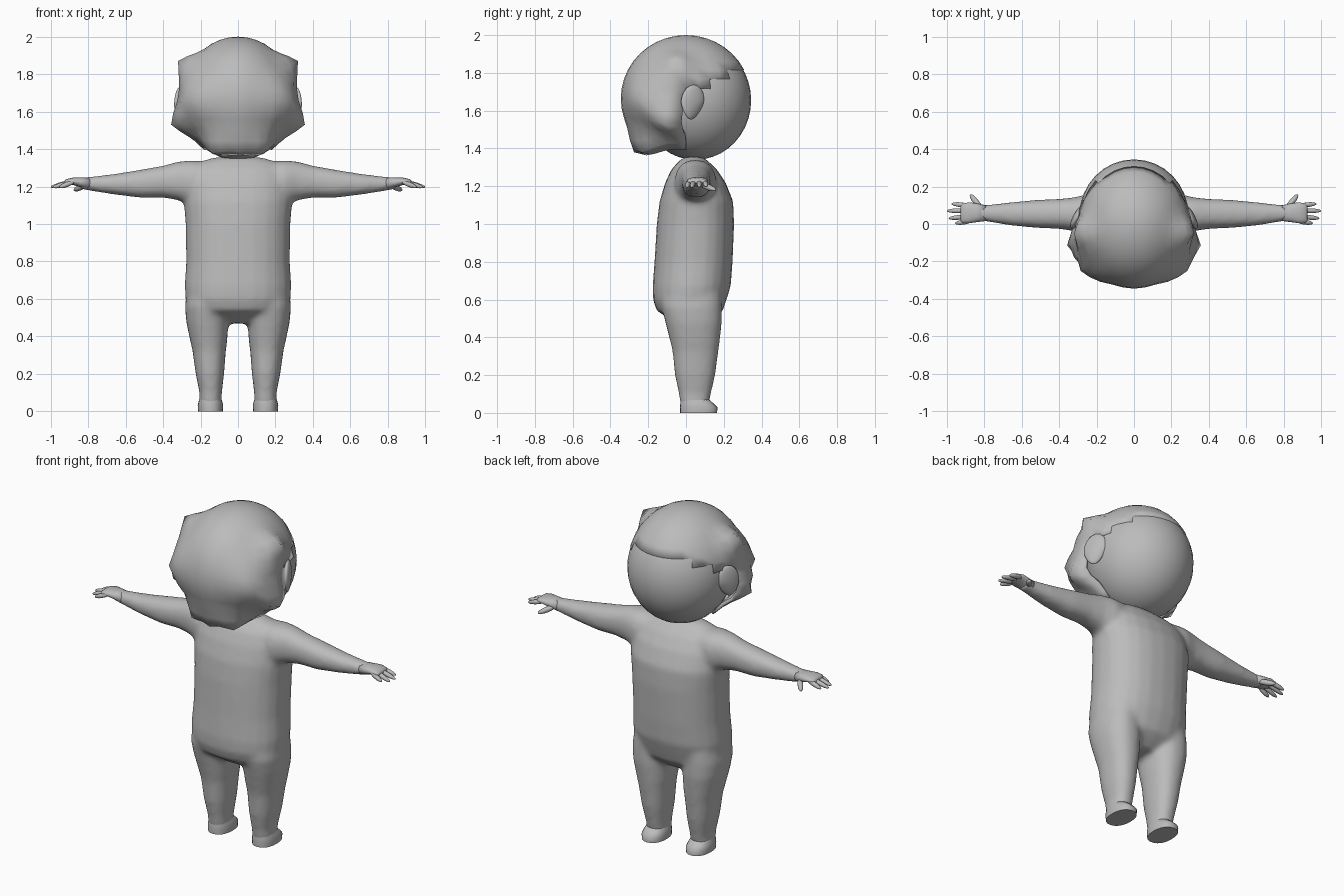
import bpy
import bmesh
import math
from mathutils import Vector, Matrix

cube = bpy.data.objects.get("Cube")
if cube:
    bpy.data.objects.remove(cube, do_unlink=True)

GREY = (0.5, 0.5, 0.5, 1)
clay = bpy.data.materials.new("plain grey")
clay.use_nodes = True
clay.diffuse_color = GREY
clay.node_tree.nodes["Principled BSDF"].inputs["Base Color"].default_value = GREY


def finish(name, bm, angle=180):
    bmesh.ops.recalc_face_normals(bm, faces=bm.faces)
    mesh = bpy.data.meshes.new(name)
    bm.to_mesh(mesh)
    bm.free()
    mesh.materials.append(clay)
    ob = bpy.data.objects.new(name, mesh)
    bpy.context.collection.objects.link(ob)
    bpy.ops.object.select_all(action="DESELECT")
    ob.select_set(True)
    bpy.context.view_layer.objects.active = ob
    bpy.ops.object.shade_smooth_by_angle(angle=math.radians(angle))
    return ob


def loft(bm, rings, along_x=False, side=1, n=24, power=0.88):
    """Skin rounded rings: (height, centre a, centre b, radius a, radius b)."""
    loops = []
    for h, ca, cb, ra, rb in rings:
        loop = []
        for i in range(n):
            t = math.tau * i / n
            c, s = math.cos(t), math.sin(t)
            a = ca + ra * math.copysign(abs(c) ** power, c)
            b = cb + rb * math.copysign(abs(s) ** power, s)
            p = (h, a, b) if along_x else (a, b, h)
            loop.append(bm.verts.new((p[0] * side, p[1], p[2])))
        loops.append(loop)
    for low, high in zip(loops, loops[1:]):
        for i in range(n):
            j = (i + 1) % n
            bm.faces.new((low[i], low[j], high[j], high[i]))
    bm.faces.new(loops[0][::-1])
    bm.faces.new(loops[-1])


def ball(bm, centre, radii, turn=None, u=24, v=16):
    m = Matrix.Translation(centre) @ (turn or Matrix()) @ Matrix.Diagonal((*radii, 1))
    return bmesh.ops.create_uvsphere(bm, u_segments=u, v_segments=v, radius=1, matrix=m)


def finger(bm, a, b, r):
    a, b = Vector(a), Vector(b)
    turn = (b - a).to_track_quat("Z", "Y").to_matrix().to_4x4()
    ball(bm, (a + b) / 2, (r, r, (b - a).length / 2), turn, 10, 8)


# Torso, legs and arms, fused into one soft skin
body = bmesh.new()
loft(body, [
    (0.47, 0, 0.03, 0.10, 0.08), (0.50, 0, 0.03, 0.20, 0.12),
    (0.54, 0, 0.02, 0.26, 0.175), (0.60, 0, 0.02, 0.28, 0.195),
    (0.67, 0, 0.03, 0.285, 0.207), (0.80, 0, 0.04, 0.277, 0.207),
    (1.00, 0, 0.05, 0.28, 0.205), (1.12, 0, 0.055, 0.29, 0.195),
    (1.22, 0, 0.05, 0.285, 0.16), (1.29, 0, 0.043, 0.26, 0.12),
    (1.33, 0, 0.04, 0.21, 0.08), (1.355, 0, 0.04, 0.13, 0.05)])
for side in (1, -1):
    loft(body, [
        (0.03, side * 0.147, 0.045, 0.06, 0.072), (0.10, side * 0.146, 0.047, 0.06, 0.085),
        (0.20, side * 0.15, 0.048, 0.076, 0.107), (0.33, side * 0.154, 0.05, 0.09, 0.122),
        (0.37, side * 0.156, 0.048, 0.098, 0.13), (0.48, side * 0.164, 0.04, 0.113, 0.15),
        (0.56, side * 0.165, 0.03, 0.118, 0.16), (0.66, side * 0.15, 0.03, 0.12, 0.16)])
    loft(body, [
        (0.10, 0.05, 1.22, 0.10, 0.11), (0.25, 0.05, 1.22, 0.11, 0.12),
        (0.32, 0.052, 1.23, 0.09, 0.103), (0.40, 0.054, 1.226, 0.08, 0.085),
        (0.52, 0.054, 1.215, 0.075, 0.075), (0.66, 0.054, 1.212, 0.062, 0.055),
        (0.80, 0.058, 1.215, 0.043, 0.036), (0.84, 0.06, 1.217, 0.043, 0.032)],
        along_x=True, side=side)
skin = finish("body", body)
remesh = skin.modifiers.new("fuse", "REMESH")
remesh.mode = "VOXEL"
remesh.voxel_size = 0.014
remesh.use_smooth_shade = True
soften = skin.modifiers.new("soften", "SMOOTH")
soften.factor = 0.5
soften.iterations = 8

for side, label in ((1, "left"), (-1, "right")):
    # Foot with a flat sole and toes toward +y
    foot = bmesh.new()
    x = side * 0.147
    loft(foot, [(0, x, 0.067, 0.066, 0.098), (0.03, x, 0.067, 0.068, 0.099),
                (0.05, x, 0.058, 0.064, 0.088), (0.075, x, 0.045, 0.056, 0.072)])
    finish(label + "_foot", foot, 50)

    # Hand: palm, four fingers and a thumb
    hand = bmesh.new()
    loft(hand, [(0.79, 0.058, 1.215, 0.042, 0.034), (0.84, 0.06, 1.222, 0.05, 0.026),
                (0.88, 0.06, 1.228, 0.056, 0.02), (0.915, 0.057, 1.226, 0.052, 0.014),
                (0.925, 0.057, 1.224, 0.04, 0.008)], along_x=True, side=side, n=16)
    for base_y, tip_x, tip_y, tip_z in ((0.015, 0.955, 0.004, 1.195), (0.042, 0.99, 0.03, 1.195),
                                        (0.072, 1.0, 0.07, 1.197), (0.097, 0.975, 0.108, 1.2)):
        finger(hand, (side * 0.87, base_y, 1.228), (side * tip_x, tip_y, tip_z), 0.0135)
    finger(hand, (side * 0.81, 0.075, 1.21), (side * 0.875, 0.158, 1.18), 0.016)
    finish(label + "_hand", hand)

    # Ear flaring outward at its rear edge
    ear = bmesh.new()
    turn = Matrix.Rotation(side * 0.45, 4, "Z") @ Matrix.Rotation(-0.15, 4, "X")
    ball(ear, (side * 0.305, 0.035, 1.645), (0.022, 0.068, 0.092), turn)
    for v in ear.verts:  # narrower lobe
        if v.co.z < 1.645:
            v.co.y += (0.02 - v.co.y) * (1.645 - v.co.z) * 4
    finish(label + "_ear", ear)

# Head
head = bmesh.new()
ball(head, (0, 0.05, 1.655), (0.29, 0.295, 0.315), u=32, v=20)
finish("head", head)

# Hair cap: a shell trimmed along the hairline and pulled into points
hair = bmesh.new()
ball(hair, (0, 0, 1.665), (0.305, 0.345, 0.335), u=32, v=20)
trim = []
for f in hair.faces:
    c = f.calc_center_median()
    if c.z < 1.39 or (c.y > -0.02 and c.z < 1.72 + 0.45 * max(c.y - 0.05, 0)):
        trim.append(f)
bmesh.ops.delete(hair, geom=trim, context="FACES")
pulls = [((0, -0.275, 1.38), 0.12)]
for side in (1, -1):
    pulls += [((side * 0.32, -0.05, 1.87), 0.13), ((side * 0.355, -0.11, 1.53), 0.13),
              ((side * 0.285, -0.25, 1.66), 0.2), ((side * 0.14, -0.24, 1.38), 0.12)]
for point, reach in pulls:
    point = Vector(point)
    tip = min(hair.verts, key=lambda v: (v.co - point).length)
    start, move = tip.co.copy(), point - tip.co
    for v in hair.verts:
        v.co += move * max(0, 1 - (v.co - start).length / reach)
cap = finish("hair", hair, 60)
shell = cap.modifiers.new("thickness", "SOLIDIFY")
shell.thickness = 0.02
shell.offset = -1
